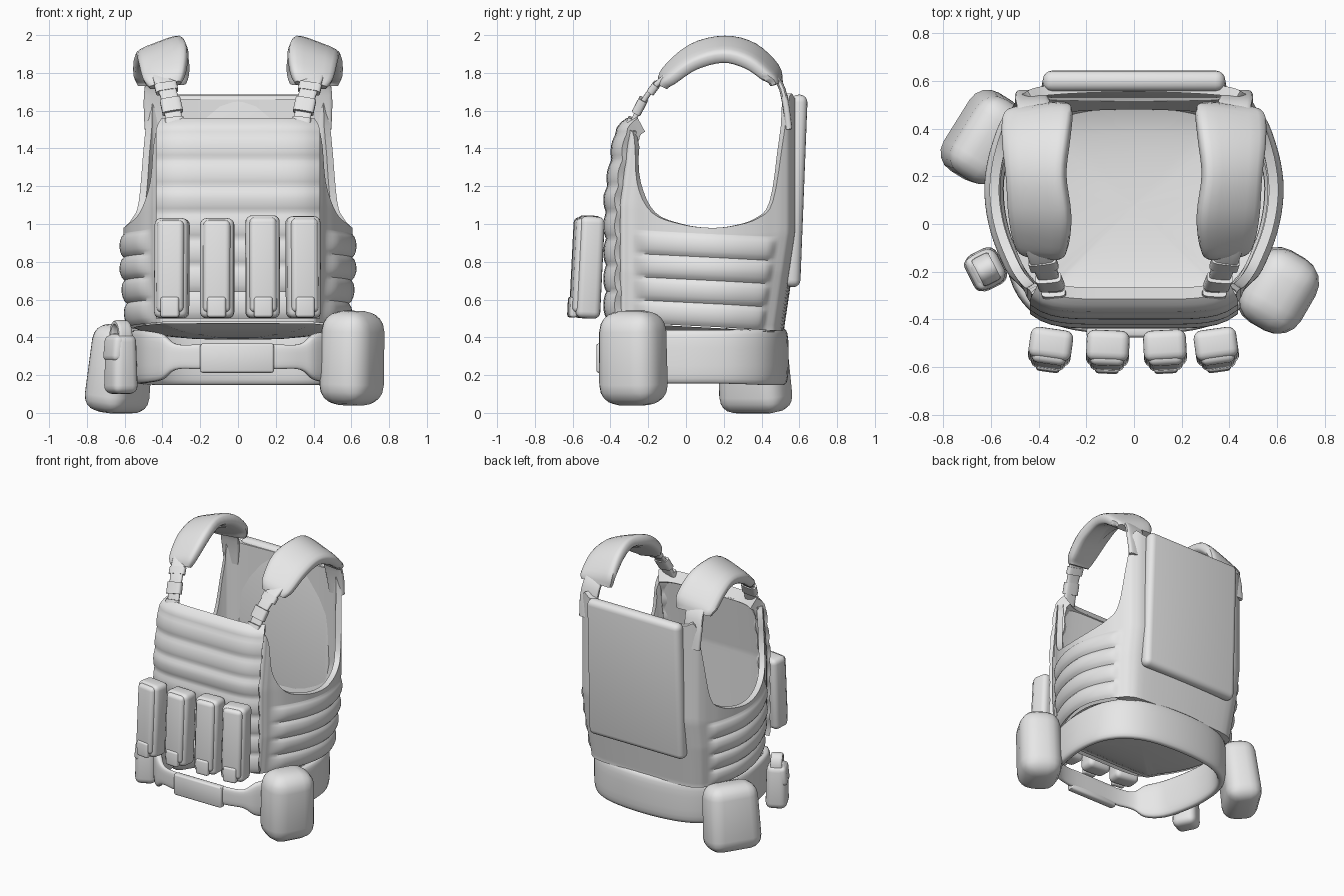
import bpy, bmesh, math
from mathutils import Vector, Matrix, Euler

cube = bpy.data.objects.get("Cube")
if cube:
    bpy.data.objects.remove(cube, do_unlink=True)

grey = bpy.data.materials.new("grey_fabric")
grey.use_nodes = True
GREY = (0.8, 0.8, 0.8, 1)
grey.diffuse_color = GREY
grey.node_tree.nodes["Principled BSDF"].inputs["Base Color"].default_value = GREY


def clamp(v):
    return max(0.0, min(1.0, v))


def spline(pts, n, closed=False):
    """Smooth curve through tuples of any length."""
    out, m = [], len(pts)
    get = (lambda i: pts[i % m]) if closed else (lambda i: pts[max(0, min(m - 1, i))])
    for i in range(m if closed else m - 1):
        for k in range(n):
            t = k / n
            out.append(tuple(
                b + 0.5 * t * (c - a + t * (2 * a - 5 * b + 4 * c - d + t * (3 * (b - c) + d - a)))
                for a, b, c, d in zip(get(i - 1), get(i), get(i + 1), get(i + 2))))
    return out if closed else out + [pts[-1]]


def mirror_ring(half):
    return half + [(-p[0],) + tuple(p[1:]) for p in reversed(half[1:-1])]


def finish(name, bm, thickness=0, angle=45):
    mesh = bpy.data.meshes.new(name)
    bm.to_mesh(mesh)
    bm.free()
    ob = bpy.data.objects.new(name, mesh)
    bpy.context.collection.objects.link(ob)
    mesh.materials.append(grey)
    bpy.ops.object.select_all(action='DESELECT')
    ob.select_set(True)
    bpy.context.view_layer.objects.active = ob
    if thickness:
        mod = ob.modifiers.new("thickness", 'SOLIDIFY')
        mod.thickness = thickness
        mod.offset = -1
        bpy.ops.object.modifier_apply(modifier=mod.name)
    bpy.ops.object.shade_smooth_by_angle(angle=math.radians(angle))
    return ob


def loft(name, loops, closed=True, caps=False, wrap=False, thickness=0):
    bm = bmesh.new()
    rows = [[bm.verts.new(p) for p in loop] for loop in loops]
    if wrap:
        rows.append(rows[0])
    n = len(rows[0])
    for a, b in zip(rows, rows[1:]):
        for j in range(n if closed else n - 1):
            k = (j + 1) % n
            bm.faces.new((a[j], a[k], b[k], b[j]))
    if caps:
        bm.faces.new(rows[0])
        bm.faces.new(rows[-1])
    if caps or wrap:
        bmesh.ops.recalc_face_normals(bm, faces=bm.faces[:])
    return finish(name, bm, thickness)


def section(centre, u, v, hu, hv, n=16, power=0.5):
    """Rounded rectangle around a centre."""
    pts = []
    for k in range(n):
        a = math.tau * (k + 0.5) / n
        c, s = math.cos(a), math.sin(a)
        pts.append(centre + u * hu * math.copysign(abs(c) ** power, c)
                   + v * hv * math.copysign(abs(s) ** power, s))
    return pts


def ribbon(name, pts, mirror=1, tilt=0.0, n=4):
    """Sweep along (x, y, z, half width, half thickness)."""
    path = spline(pts, n)
    loops = []
    for i, p in enumerate(path):
        tangent = (Vector(path[min(i + 1, len(path) - 1)][:3]) - Vector(path[max(i - 1, 0)][:3])).normalized()
        side = Vector((math.cos(tilt), 0, -math.sin(tilt)))
        side = (side - tangent * side.dot(tangent)).normalized()
        loop = section(Vector(p[:3]), side, side.cross(tangent), p[3], p[4])
        loops.append([Vector((q.x * mirror, q.y, q.z)) for q in loop])
    return loft(name, loops, caps=True)


def soft_box(name, centre, size, bevel, rot=(0, 0, 0), taper=1.0, segments=4):
    """Bevelled box; taper scales the top."""
    bm = bmesh.new()
    bmesh.ops.create_cube(bm, size=1)
    for v in bm.verts:
        f = taper if v.co.z > 0 else 1
        v.co = Vector((v.co.x * size[0] * f, v.co.y * size[1] * f, v.co.z * size[2]))
    bmesh.ops.bevel(bm, geom=bm.edges[:], offset=bevel, segments=segments, profile=0.5, affect='EDGES')
    bm.transform(Matrix.Translation(centre) @ Euler(rot).to_matrix().to_4x4())
    return finish(name, bm)


# Vest shell: plan outline with the height of its upper edge (x, y, top)
half_plan = [(0, -.36, 1.5), (.38, -.355, 1.5), (.44, -.32, 1.46), (.465, -.27, 1.22),
             (.52, -.18, 1.06), (.58, -.03, 1.0), (.605, .12, .98), (.595, .25, .99),
             (.56, .38, 1.03), (.525, .46, 1.12), (.495, .515, 1.45), (.46, .55, 1.68),
             (.36, .58, 1.66), (0, .595, 1.66)]
plan = spline(mirror_ring(half_plan), 4, closed=True)


def bottom(y):
    return .48 - .05 * (y + .35)


def tucked(y, z):
    """Draw the lower back inward."""
    return y - .075 * clamp((.95 - z) / .5) * clamp((y - .2) / .3)


# Rows are level across the ridged cummerbund, then follow the armholes
LOWER, UPPER = 32, 24
shell = []
for r in range(LOWER + UPPER + 1):
    loop = []
    for x, y, top in plan:
        low = bottom(y)
        mid = low + .49
        z = low + .49 * r / LOWER if r <= LOWER else mid + (max(top, mid + .02) - mid) * (r - LOWER) / UPPER
        out = Vector((x, y - .08)).normalized()
        side = clamp((abs(x) - .46) / .05) * clamp((.49 - y) / .05)
        ridge = .022 * side * abs(math.sin(math.pi * 4 * r / LOWER)) ** .6 if r < LOWER else 0
        s = 1 - .05 * clamp((.75 - z) / .3)
        lean = .05 * clamp((z - 1.1) / .4) * clamp((-y - .2) / .1)
        loop.append((x * s + out.x * ridge, tucked(y, z) + lean + out.y * ridge, z))
    shell.append(loop)
loft("vest_shell", shell, thickness=.04)

# Rounded underside closing the shell
floor = []
for s in (.002, .25, .5, .7, .85, .96):
    floor.append([(x * s * .95, (tucked(y, .45) - .08) * s * .97 + .08,
                   bottom(y * s) + .02 - .09 * math.sqrt(1 - s * s)) for x, y, top in plan])
loft("vest_underside", floor)

# Front panel with webbing ridges
panel = []
for r in range(61):
    z = .5 + 1.06 * r / 60
    row = []
    for c in range(21):
        u = c / 10 - 1
        y = -.42 + .055 * clamp((z - 1.15) / .35) + .05 * clamp((z - 1.5) / .06) ** 2
        y -= .018 * abs(math.sin(math.pi * (z - .5) / .14)) ** .6 * clamp((1.52 - z) / .04)
        width = .435 - .03 * clamp((z - 1.48) / .08) ** 2
        row.append((u * width, y + .06 * abs(u) ** 6, z))
    panel.append(row)
loft("front_panel", panel, closed=False, thickness=.085)

# Back plate pocket
soft_box("back_panel", (0, .58, 1.175), (.78, .09, 1.02), .04, (-.04, 0, 0), .98)

# Shoulder straps, pads and buckles
for side, m in (("left", 1), ("right", -1)):
    ribbon(side + "_strap", [
        (.33, -.30, 1.50, .045, .014), (.36, -.22, 1.66, .045, .014), (.395, -.12, 1.77, .055, .016),
        (.41, .05, 1.87, .07, .016), (.41, .2, 1.90, .07, .016), (.41, .36, 1.86, .07, .016),
        (.42, .485, 1.76, .07, .016), (.43, .525, 1.65, .07, .018), (.435, .545, 1.5, .06, .018)], m)
    ribbon(side + "_shoulder_pad", [
        (.385, -.125, 1.735, .085, .025), (.39, -.09, 1.785, .115, .036), (.395, .04, 1.885, .135, .042),
        (.41, .2, 1.925, .13, .043), (.41, .34, 1.89, .145, .043), (.405, .45, 1.80, .15, .036),
        (.405, .48, 1.74, .13, .026)], m, tilt=.36)
    ribbon(side + "_strap_buckle", [(.345, -.262, 1.59, .055, .026), (.36, -.225, 1.66, .055, .026)], m)
    ribbon(side + "_strap_anchor", [(.33, -.31, 1.50, .05, .022), (.338, -.285, 1.56, .05, .022)], m)
    ribbon(side + "_strap_loop", [(.375, -.185, 1.70, .06, .022), (.385, -.155, 1.74, .06, .022)], m)

# Four magazine pouches on the front
for i, (x, top) in enumerate(((-.35, 1.03), (-.11, 1.03), (.13, 1.045), (.345, 1.04))):
    turn = (-.05, 0, x * .4)
    h = top - .5
    y = -.525 + .03 * abs(x)
    soft_box(f"magazine_pouch_{i + 1}", (x, y, .5 + h / 2), (.18, .13, h), .035, turn)
    soft_box(f"magazine_pouch_front_{i + 1}", (x + .02 * x, y - .048, .51 + h / 2), (.145, .07, h - .04), .028, turn)
    soft_box(f"magazine_pouch_tab_{i + 1}", (x + .03 * x, y - .084, .56), (.10, .04, .11), .015, turn)

# Belt: narrow at the front, broad padding around the sides and back (x, y, half height)
half_belt = [(0, -.44, .065), (.2, -.435, .065), (.33, -.405, .068), (.40, -.36, .12),
             (.48, -.25, .138), (.53, -.05, .142), (.54, .12, .142), (.51, .28, .145),
             (.42, .41, .15), (.26, .485, .15), (0, .51, .15)]
belt = []
for x, y, h in spline(mirror_ring(half_belt), 4, closed=True):
    out = Vector((x, y - .03, 0)).normalized()
    belt.append(section(Vector((x, y, .297)), out, Vector((0, 0, 1)), .018 + .18 * max(0, h - .065), h, 20, .6))
loft("belt", belt, wrap=True)
soft_box("belt_buckle", (-.005, -.45, .29), (.39, .05, .155), .012, segments=2)

# Belt pouches; local x points outward
soft_box("left_hip_pouch", (.605, -.28, .29), (.29, .35, .50), .11, (0, .03, math.radians(-30)), .97)
soft_box("right_rear_pouch", (-.625, .36, .235), (.25, .39, .47), .09, (0, -.12, math.radians(148)), .93)
turn = math.radians(207)
soft_box("right_side_pouch", (-.62, -.19, .26), (.15, .17, .32), .045, (0, 0, turn), .9)
soft_box("right_side_pouch_flap", (-.65, -.205, .34), (.08, .15, .14), .03, (0, -.1, turn))

# Carry loop on the small pouch
loop = []
for k in range(13):
    a = math.pi * k / 12
    radial = Vector((math.cos(a) * -math.sin(turn), math.cos(a) * math.cos(turn), math.sin(a)))
    centre = Vector((-.62, -.19, .40)) + Vector((radial.x * .05, radial.y * .05, radial.z * .078))
    loop.append(section(centre, radial, Vector((math.cos(turn), math.sin(turn), 0)), .014, .04, 12))
loft("right_side_pouch_loop", loop, caps=True)
